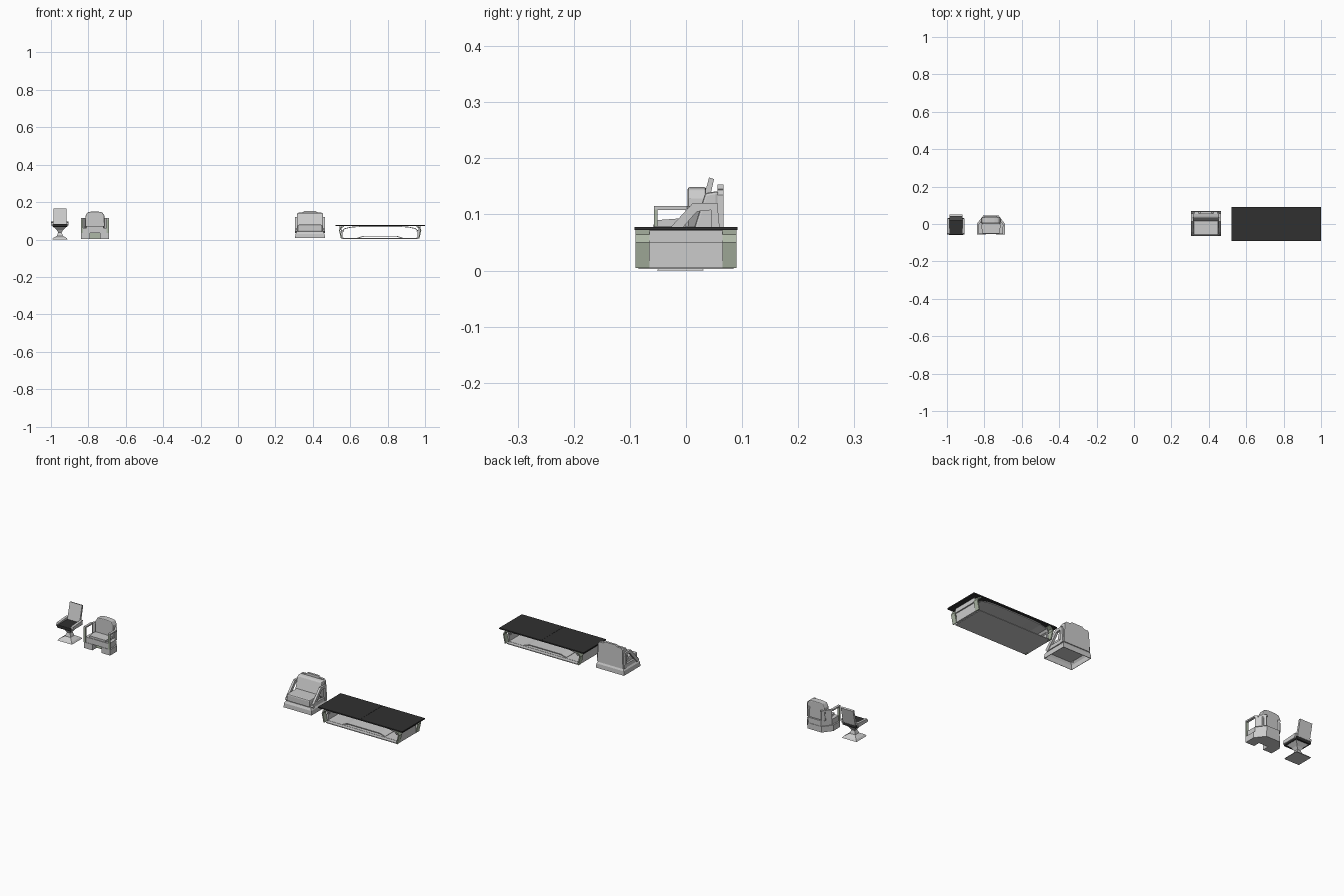
import bpy, bmesh
from mathutils import Vector

if "Cube" in bpy.data.objects:
    bpy.data.objects.remove(bpy.data.objects["Cube"])

dark = bpy.data.materials.new("dark_top")
dark.diffuse_color = (0.03, 0.03, 0.03, 1)
dark.use_nodes = True
dark.node_tree.nodes["Principled BSDF"].inputs["Base Color"].default_value = dark.diffuse_color
green = bpy.data.materials.new("pale_green")
green.diffuse_color = (0.42, 0.48, 0.38, 1)
green.use_nodes = True
green.node_tree.nodes["Principled BSDF"].inputs["Base Color"].default_value = green.diffuse_color


def finish(name, bm, mat=None, bevel=0):
    bmesh.ops.recalc_face_normals(bm, faces=bm.faces)
    me = bpy.data.meshes.new(name)
    bm.to_mesh(me)
    bm.free()
    ob = bpy.data.objects.new(name, me)
    bpy.context.collection.objects.link(ob)
    if mat:
        me.materials.append(mat)
    if bevel:
        m = ob.modifiers.new("bevel", 'BEVEL')
        m.width, m.segments = bevel, 2
    return ob


def prism(name, pts, axis, a, b, mat=None, bevel=0):
    """Extrude a 2D profile along axis from a to b."""
    place = {'x': lambda p, t: (t, p[0], p[1]),
             'y': lambda p, t: (p[0], t, p[1]),
             'z': lambda p, t: (p[0], p[1], t)}[axis]
    bm = bmesh.new()
    r = [[bm.verts.new(place(p, t)) for p in pts] for t in (a, b)]
    n = len(pts)
    bm.faces.new(r[0])
    bm.faces.new(r[1])
    for i in range(n):
        j = (i + 1) % n
        bm.faces.new((r[0][i], r[0][j], r[1][j], r[1][i]))
    return finish(name, bm, mat, bevel)


def ribbon(name, path, width, axis, a, b, mat=None):
    """Strip of constant width along a 2D path, extruded along axis."""
    p = [Vector(q) for q in path]
    left, right = [], []
    for i, q in enumerate(p):
        d1 = (q - p[max(i - 1, 0)]).normalized()
        d2 = (p[min(i + 1, len(p) - 1)] - q).normalized()
        d = (d1 + d2).normalized()
        n = Vector((-d.y, d.x)) * width / 2
        left.append(q + n)
        right.append(q - n)
    return prism(name, left + right[::-1], axis, a, b, mat)


def box(name, x, y, z, mat=None, bevel=0):
    pts = [(x[0], y[0]), (x[1], y[0]), (x[1], y[1]), (x[0], y[1])]
    return prism(name, pts, 'z', z[0], z[1], mat, bevel)


def loft(name, cx, cy, rings, bottom=True):
    """Stack of rectangles (z, half x, half y)."""
    bm = bmesh.new()
    rs = [[bm.verts.new((cx + sx * hx, cy + sy * hy, z))
           for sx, sy in ((-1, -1), (1, -1), (1, 1), (-1, 1))] for z, hx, hy in rings]
    for lo, hi in zip(rs, rs[1:]):
        for i in range(4):
            j = (i + 1) % 4
            bm.faces.new((lo[i], lo[j], hi[j], hi[i]))
    bm.faces.new(rs[-1])
    if bottom:
        bm.faces.new(rs[0])
    return finish(name, bm)


def sym(cx, half):
    """Mirror a half outline about x = cx."""
    return [(cx + u, v) for u, v in half] + [(cx - u, v) for u, v in half[::-1]]


def span(cx, s, a, b):
    return sorted((cx + s * a, cx + s * b))


# Low table: top in two halves, curved tray, end legs
T = 0.76
for s in (-1, 1):
    box("table_top_half", span(T, s, 0.0005, 0.24), (-0.092, 0.092), (0.072, 0.078), dark)
    for e in (-1, 1):
        ribbon("table_leg", [(T + s * 0.195, 0.07), (T + s * 0.212, 0.062), (T + s * 0.217, 0.05),
                             (T + s * 0.207, 0.005)], 0.006, 'y', e * 0.065, e * 0.09, green)
ribbon("table_tray", sym(T, [(0.195, 0.045), (0.207, 0.038), (0.203, 0.01), (0.19, 0.006), (0.1, 0.006)]),
       0.004, 'y', -0.065, 0.065)
box("table_bottom", (T - 0.2, T + 0.2), (-0.085, 0.085), (0.003, 0.007))
ribbon("table_raised_shelf", sym(T, [(0.12, 0.008), (0.09, 0.017)]), 0.004, 'y', -0.06, 0.06)
ribbon("table_under_frame", sym(T, [(0.2, 0.046), (0.19, 0.058), (0.155, 0.066), (0.1, 0.07)]),
       0.004, 'y', -0.08, 0.08)
for s in (-1, 1):
    box("table_end_panel", span(T, s, 0.2, 0.21), (-0.065, 0.065), (0.005, 0.05))
    box("table_end_rail", span(T, s, 0.206, 0.216), (-0.065, 0.065), (0.05, 0.071))

# Pedestal chair
A = -0.952
loft("pedestal", A, -0.01, [(0, 0.042, 0.042), (0.008, 0.036, 0.036), (0.02, 0.016, 0.016),
                            (0.038, 0.009, 0.010), (0.052, 0.018, 0.018), (0.068, 0.036, 0.034)])
box("pedestal_seat", (A - 0.04, A + 0.04), (-0.058, 0.032), (0.068, 0.084), dark, 0.003)
prism("pedestal_back", [(0.020, 0.084), (0.032, 0.082), (0.050, 0.163), (0.041, 0.166)],
      'x', A - 0.035, A + 0.035)
for s in (-1, 1):
    prism("pedestal_arm", [(-0.055, 0.074), (0.025, 0.074), (0.03, 0.096), (-0.05, 0.09)],
          'x', A + s * 0.034, A + s * 0.047)

# Tub chair with chamfered plan
B = -0.765
prism("tub_base_lower", sym(B, [(0.026, -0.02), (0.026, -0.055), (0.075, -0.055), (0.075, 0.0), (0.04, 0.046)]),
      'z', 0.004, 0.034)
prism("tub_base_upper", sym(B, [(0.068, -0.053), (0.068, 0.0), (0.036, 0.044)]), 'z', 0.034, 0.062)
prism("tub_cushion", sym(B, [(0.045, -0.05), (0.052, -0.01), (0.045, 0.01)]), 'z', 0.062, 0.072)
box("tub_front_panel", (B - 0.026, B + 0.026), (-0.024, -0.02), (0.006, 0.034), green)
prism("tub_back", sym(B, [(0.052, 0.06), (0.05, 0.128), (0.04, 0.145), (0.02, 0.149)]),
      'y', 0.003, 0.036, None, 0.004)
for s in (-1, 1):
    ribbon("tub_arm_rail", [(B + s * 0.069, -0.057), (B + s * 0.069, 0.0), (B + s * 0.034, 0.044)],
           0.012, 'z', 0.108, 0.115)
    box("tub_arm_post", span(B, s, 0.063, 0.075), (-0.057, -0.051), (0.034, 0.109), green)
    ribbon("tub_corner_panel", [(B + s * 0.068, 0.002), (B + s * 0.036, 0.042)], 0.008, 'z', 0.06, 0.11)

# Armchair with hollow base and sloping arms
C = 0.385
base = loft("armchair_base", C, 0.002, [(0.008, 0.08, 0.067), (0.03, 0.078, 0.066), (0.042, 0.07, 0.06)], False)
base.modifiers.new("walls", 'SOLIDIFY').thickness = 0.003
box("armchair_seat", (C - 0.066, C + 0.066), (-0.06, 0.03), (0.042, 0.079), None, 0.006)
prism("armchair_back_cushion", [(0.014, 0.075), (0.034, 0.138), (0.058, 0.142), (0.058, 0.045)],
      'x', C - 0.07, C + 0.07, None, 0.005)
prism("armchair_back_panel", sym(C, [(0.072, 0.04), (0.07, 0.135), (0.062, 0.144), (0.04, 0.145), (0.03, 0.153)]),
      'y', 0.056, 0.067)
for s in (-1, 1):
    ribbon("armchair_arm", [(-0.05, 0.04), (0.016, 0.113), (0.05, 0.114), (0.055, 0.04)], 0.017,
           'x', C + s * 0.068, C + s * 0.079)
    box("armchair_side_rail", span(C, s, 0.066, 0.076), (-0.05, 0.056), (0.04, 0.058))
